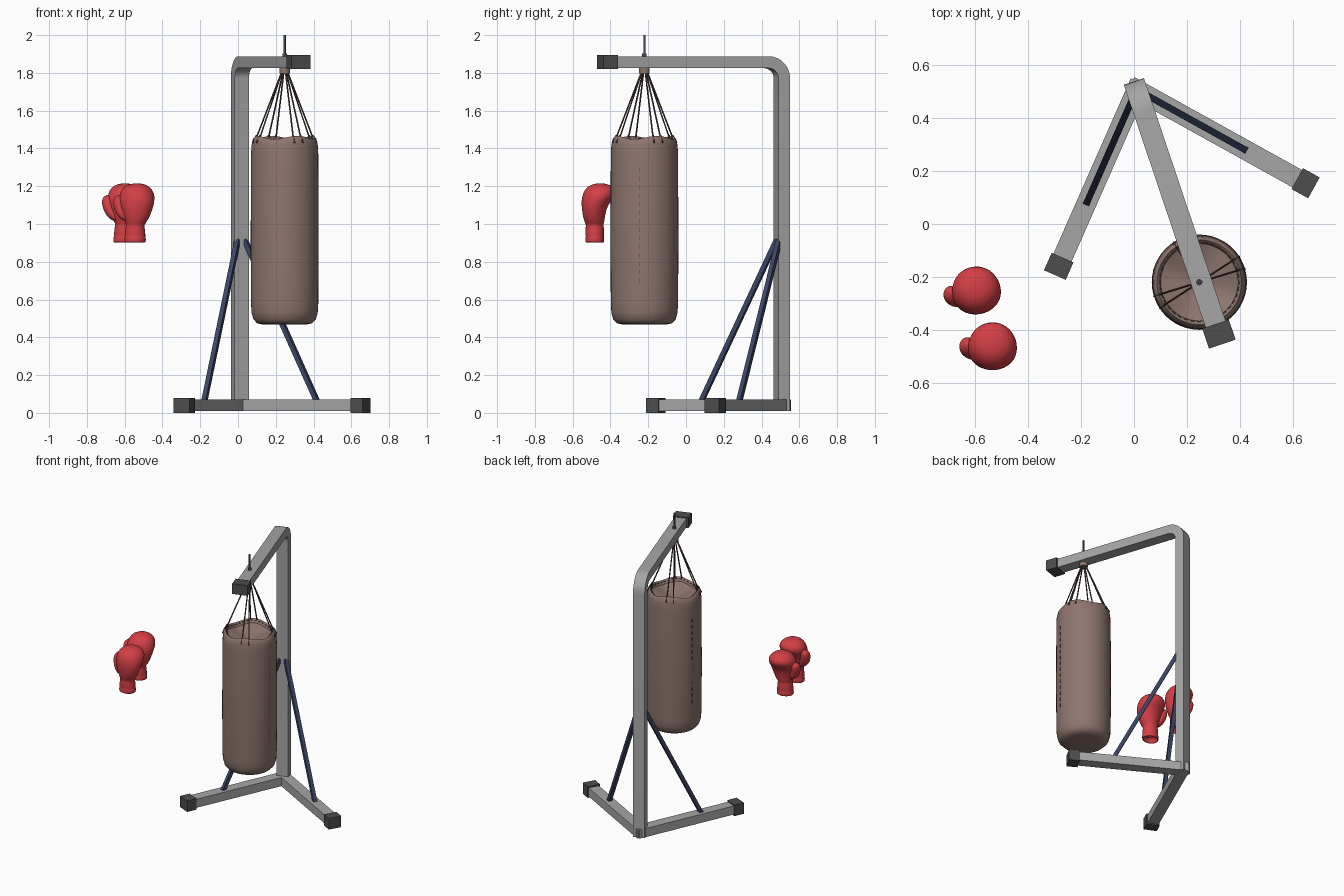
import bpy, bmesh, math
from mathutils import Vector, Matrix

if "Cube" in bpy.data.objects:
    bpy.data.objects.remove(bpy.data.objects["Cube"], do_unlink=True)


def material(name, r, g, b):
    mat = bpy.data.materials.new(name)
    mat.use_nodes = True
    mat.diffuse_color = (r, g, b, 1)
    mat.node_tree.nodes["Principled BSDF"].inputs["Base Color"].default_value = (r, g, b, 1)
    return mat


steel = material("grey steel", .38, .38, .38)
rubber = material("dark rubber", .075, .075, .075)
navy = material("navy paint", .045, .06, .13)
leather = material("brown leather", .27, .18, .155)
strap_brown = material("dark strap", .09, .06, .05)
red = material("red leather", .65, .05, .06)


def finish(name, bm, mat, smooth=None):
    bmesh.ops.recalc_face_normals(bm, faces=bm.faces)
    mesh = bpy.data.meshes.new(name)
    bm.to_mesh(mesh)
    bm.free()
    mesh.materials.append(mat)
    obj = bpy.data.objects.new(name, mesh)
    bpy.context.collection.objects.link(obj)
    if smooth:
        bpy.ops.object.select_all(action='DESELECT')
        obj.select_set(True)
        bpy.context.view_layer.objects.active = obj
        bpy.ops.object.shade_smooth_by_angle(angle=math.radians(smooth))
    return obj


def add_box(bm, centre, direction, width, height, length):
    """Box whose long axis follows direction and whose width stays level."""
    along = Vector(direction).normalized()
    side = Vector((0, 0, 1)).cross(along).normalized()
    up = along.cross(side)
    rot = Matrix((along, side, up)).transposed().to_4x4()
    bmesh.ops.create_cube(bm, size=1, matrix=Matrix.Translation(centre) @ rot
                          @ Matrix.Diagonal((length, width, height, 1)))


def bar(name, start, end, width, height, mat):
    bm = bmesh.new()
    start, end = Vector(start), Vector(end)
    add_box(bm, (start + end) / 2, end - start, width, height, (end - start).length)
    return finish(name, bm, mat)


def add_rod(bm, start, end, radius, sides=8):
    start, end = Vector(start), Vector(end)
    axis = end - start
    matrix = Matrix.Translation((start + end) / 2) @ axis.to_track_quat('Z', 'Y').to_matrix().to_4x4()
    bmesh.ops.create_cone(bm, cap_ends=True, segments=sides, radius1=radius, radius2=radius,
                          depth=axis.length, matrix=matrix)


def loft(rings, cap_start=True, cap_end=True):
    bm = bmesh.new()
    loops = [[bm.verts.new(p) for p in ring] for ring in rings]
    n = len(loops[0])
    for a, b in zip(loops, loops[1:]):
        for i in range(n):
            bm.faces.new((a[i], a[(i + 1) % n], b[(i + 1) % n], b[i]))
    if cap_start:
        bm.faces.new(loops[0][::-1])
    if cap_end:
        bm.faces.new(loops[-1])
    return bm


# Stand: the column is the origin from which arm and legs fan out
BASE = Vector((.01, .508, 0))


def reach(angle, distance, z):
    a = math.radians(angle)
    return BASE + Vector((math.cos(a) * distance, math.sin(a) * distance, z))


ARM, LEGS = -71.4, {"right": -113.8, "left": -29}
HALF, TOP, UNDER, OUTER, INNER = .0325, 1.888, 1.825, .12, .055

# Column and overhead arm: one bent outline given a width
outline = [(HALF, .01), (-HALF, .01)]
for i in range(9):
    a = math.radians(180 - i * 90 / 8)
    outline.append((OUTER - HALF + OUTER * math.cos(a), TOP - OUTER + OUTER * math.sin(a)))
outline += [(.95, TOP), (.95, UNDER)]
for i in range(9):
    a = math.radians(90 + i * 90 / 8)
    outline.append((HALF + INNER + INNER * math.cos(a), UNDER - INNER + INNER * math.sin(a)))
across = (reach(ARM + 90, .04, 0) - BASE)
sides = [[reach(ARM, s, z) + across * k for s, z in outline] for k in (-1, 1)]
finish("column_and_arm", loft(sides), steel, 30)
bar("arm_end_cap", reach(ARM, .935, 1.857), reach(ARM, 1.015, 1.857), .106, .074, rubber)

# Floor legs, rubber feet and diagonal braces
for side, angle in LEGS.items():
    bar(side + "_leg", reach(angle, -.03, .04), reach(angle, .72, .04), .075, .062, steel)
    bar(side + "_foot", reach(angle, .694, .04), reach(angle, .766, .04), .09, .08, rubber)
    bar(side + "_brace", reach(angle, .03, .915), reach(angle, .465, .065), .025, .025, navy)

# Punch bag: lathed profile with a dished top and a slightly wavy rim
BAG = Vector((.247, -.22, 0))
profile = [(.002, .47), (.11, .467), (.145, .474), (.165, .495), (.175, .53), (.178, .58), (.18, .9),
           (.178, 1.37), (.175, 1.42), (.169, 1.448), (.16, 1.458), (.151, 1.45), (.146, 1.43), (.002, 1.38)]
PHASE = math.radians(25)
SEGMENTS = 48


def around(radius, angle, z):
    return BAG + Vector((radius * math.cos(angle), radius * math.sin(angle), z))


rings = []
for r, z in profile:
    ring = []
    for i in range(SEGMENTS):
        a = 2 * math.pi * i / SEGMENTS
        wave = .009 * math.cos(4 * (a - PHASE)) if z > 1.4 else 0
        ring.append(around(r, a, z + wave))
    rings.append(ring)
finish("punch_bag", loft(rings), leather, 50)

# Hanging straps in four pairs, with hooked ends on the bag's rim
straps, hooks = bmesh.new(), bmesh.new()
for quarter in range(4):
    for spread in (-8, 8):
        a = PHASE + math.radians(90 * quarter + spread)
        add_rod(straps, around(.012, a, 1.815), around(.155, a, 1.46), .0042, 6)
        add_rod(hooks, around(.155, a, 1.47), around(.178, a, 1.43), .005, 6)
finish("hanging_straps", straps, strap_brown, 40)
finish("strap_hooks", hooks, strap_brown, 40)

# Stitching: a dashed ring inside the rim and a short dashed seam on each side
stitches = bmesh.new()
for i in range(36):
    a = 2 * math.pi * i / 36
    tangent = Vector((-math.sin(a), math.cos(a), 0))
    add_box(stitches, around(.149, a, 1.447 + .009 * math.cos(4 * (a - PHASE))), tangent, .004, .006, .014)
for seam in (-8, 165):
    a = math.radians(seam)
    tangent = Vector((-math.sin(a), math.cos(a), 0))
    for i in range(14):
        add_box(stitches, around(.179, a, .7 + i * .045), tangent, .004, .025, .004)
finish("stitching", stitches, strap_brown)

# Hanger: collar under the arm and rod through it
collar = bmesh.new()
add_rod(collar, around(0, 0, 1.798), around(0, 0, 1.827), .028, 16)
finish("strap_collar", collar, leather, 40)
rod = bmesh.new()
add_rod(rod, around(0, 0, 1.81), around(0, 0, 2), .006, 12)
add_rod(rod, around(0, 0, 1.88), around(0, 0, 1.902), .012, 12)
finish("hanger_rod", rod, rubber, 40)

# Gloves: lofted cuff and fist (height, shift x, shift y, half width, half depth)
shape = [(.94, -.01, -.025, .042, .036), (.903, -.01, -.025, .05, .042), (.9, -.01, -.025, .058, .05),
         (.93, -.01, -.025, .058, .051), (.936, -.01, -.025, .054, .047), (.942, -.01, -.025, .056, .05),
         (.985, -.01, -.025, .051, .049), (.995, -.009, -.026, .048, .046), (1.01, -.006, -.027, .058, .053),
         (1.05, -.002, -.03, .076, .061), (1.1, 0, -.026, .09, .07), (1.13, 0, -.012, .095, .084),
         (1.16, 0, .002, .093, .091), (1.19, 0, .004, .077, .077), (1.208, 0, .004, .05, .05),
         (1.215, 0, .004, .02, .02)]


def glove(name, x, y, turn):
    place = Matrix.Translation((x, y, 0)) @ Matrix.Rotation(math.radians(turn), 4, 'Z')
    rings = [[(cx + rx * math.cos(i * math.pi / 10), cy + ry * math.sin(i * math.pi / 10), z)
              for i in range(20)] for z, cx, cy, rx, ry in shape]
    body = finish(name + "_glove", loft(rings), red, 80)
    # thumb: a tapered row of rings from the wrist to a rounded tip
    root, tip = Vector((-.05, -.03, 1.01)), Vector((-.094, .004, 1.155))
    thumb_rings = []
    for k in range(11):
        t = k / 10
        r = .034 * math.sqrt(max(.02, 1 - (2 * t - 1) ** 4))
        c = root.lerp(tip, t) + Vector((-.016, 0, 0)) * math.sin(math.pi * t)
        thumb_rings.append([c + Vector((r * math.cos(i * math.pi / 6), r * math.sin(i * math.pi / 6) * 1.1, 0))
                            for i in range(12)])
    thumb = finish(name + "_thumb", loft(thumb_rings), red, 80)
    for part in (body, thumb):
        part.matrix_world = place
        mod = part.modifiers.new("round", 'SUBSURF')
        mod.levels = mod.render_levels = 1


glove("front", -.535, -.458, 0)
glove("rear", -.597, -.247, 10)
